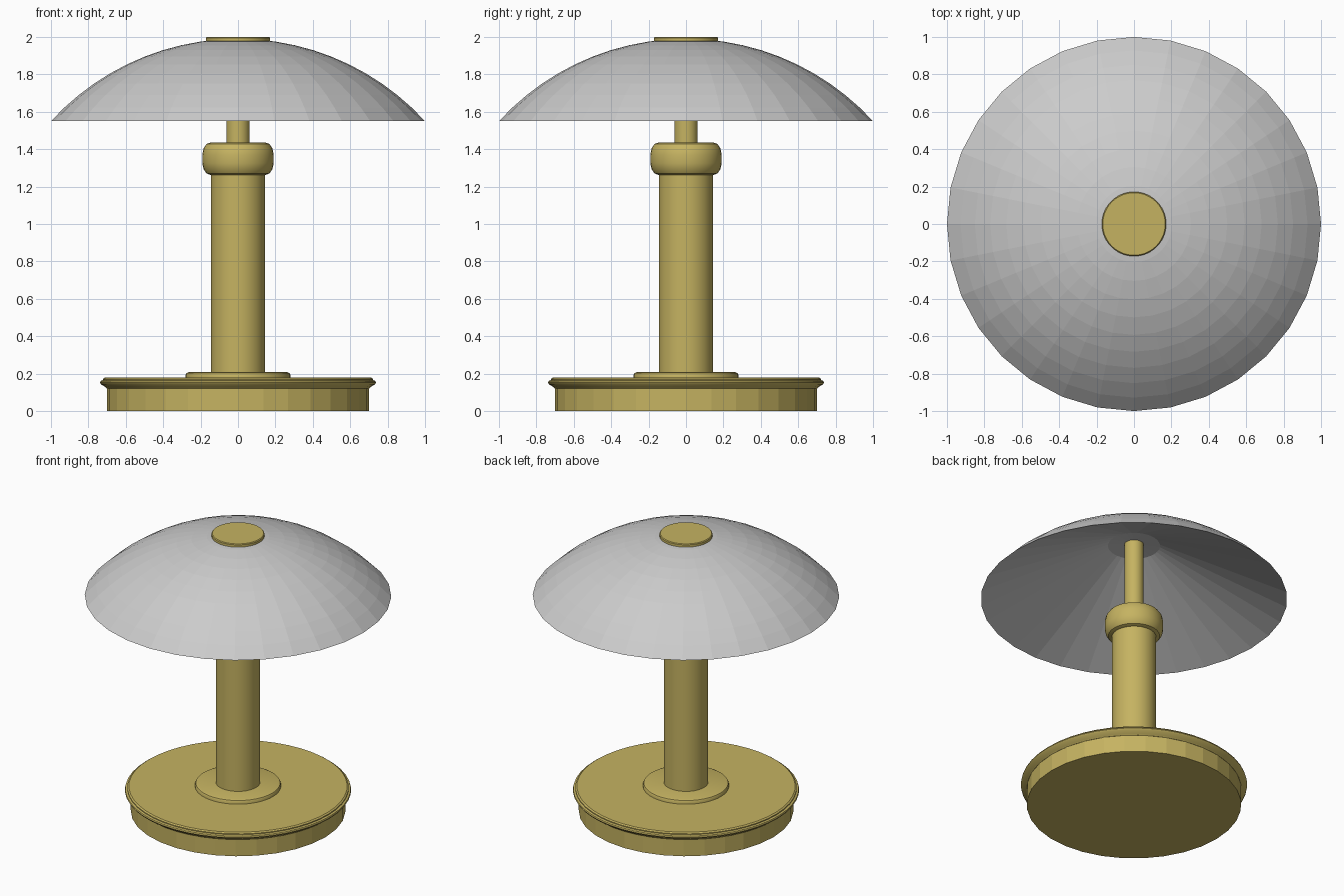
import bpy, bmesh, math

if "Cube" in bpy.data.objects:
    bpy.data.objects.remove(bpy.data.objects["Cube"])

brass = bpy.data.materials.new("brass")
brass.diffuse_color = (0.56, 0.45, 0.12, 1)
brass.use_nodes = True
brass.node_tree.nodes["Principled BSDF"].inputs["Base Color"].default_value = brass.diffuse_color


def lathe(name, profile, sides, mat=None, smooth=True):
    """Revolve (radius, z) points about z; radius 0 makes a single pole vertex."""
    bm = bmesh.new()
    rings = []
    for r, z in profile:
        if r == 0:
            rings.append([bm.verts.new((0, 0, z))] * sides)
        else:
            rings.append([bm.verts.new((r * math.cos(2 * math.pi * i / sides),
                                        r * math.sin(2 * math.pi * i / sides), z))
                          for i in range(sides)])
    for a, b in zip(rings, rings[1:]):
        for i in range(sides):
            j = (i + 1) % sides
            bm.faces.new(list(dict.fromkeys((a[i], a[j], b[j], b[i]))))
    bmesh.ops.recalc_face_normals(bm, faces=bm.faces)
    me = bpy.data.meshes.new(name)
    bm.to_mesh(me)
    bm.free()
    ob = bpy.data.objects.new(name, me)
    bpy.context.collection.objects.link(ob)
    if mat:
        me.materials.append(mat)
    if smooth:
        bpy.ops.object.select_all(action='DESELECT')
        ob.select_set(True)
        bpy.context.view_layer.objects.active = ob
        bpy.ops.object.shade_smooth_by_angle(angle=math.radians(35))
    return ob


# Base: faceted drum with a moulded rim plate and a raised disc
lathe("base_drum", [(0, 0), (0.70, 0), (0.70, 0.13), (0, 0.13)], 32, brass, False)
lathe("base_rim", [(0, 0.12), (0.70, 0.12), (0.708, 0.128), (0.732, 0.142),
                   (0.738, 0.152), (0.735, 0.161), (0.722, 0.165), (0.722, 0.172),
                   (0.712, 0.179), (0, 0.179)], 48, brass)
lathe("column_foot", [(0, 0.17), (0.28, 0.17), (0.28, 0.193), (0.275, 0.203),
                      (0.262, 0.208), (0, 0.208)], 48, brass)

# Column, rounded collar and thin stem
lathe("column", [(0, 0.19), (0.145, 0.19), (0.145, 1.28), (0, 1.28)], 32, brass)
lathe("collar", [(0, 1.262), (0.145, 1.262), (0.168, 1.27), (0.184, 1.293),
                 (0.191, 1.325), (0.191, 1.37), (0.184, 1.405), (0.168, 1.428),
                 (0.145, 1.436), (0, 1.436)], 32, brass)
lathe("stem", [(0, 1.42), (0.0625, 1.42), (0.0625, 1.975), (0, 1.975)], 24, brass)

# Shade: spherical cap outside, long straight facets inside
R = 1.356
rim = math.asin(1 / R)
rings = 11
top = 1.55 - R * math.cos(rim)
outer = [(R * math.sin(rim * k / rings), top + R * math.cos(rim * k / rings))
         for k in range(rings + 1)]
lathe("shade", outer + [(0.17, 1.95), (0, 1.965)], 32, None, False)

# Cap on the shade
lathe("shade_cap", [(0, 1.97), (0.172, 1.97), (0.172, 1.995), (0.167, 2.0), (0, 2.0)],
      48, brass)
